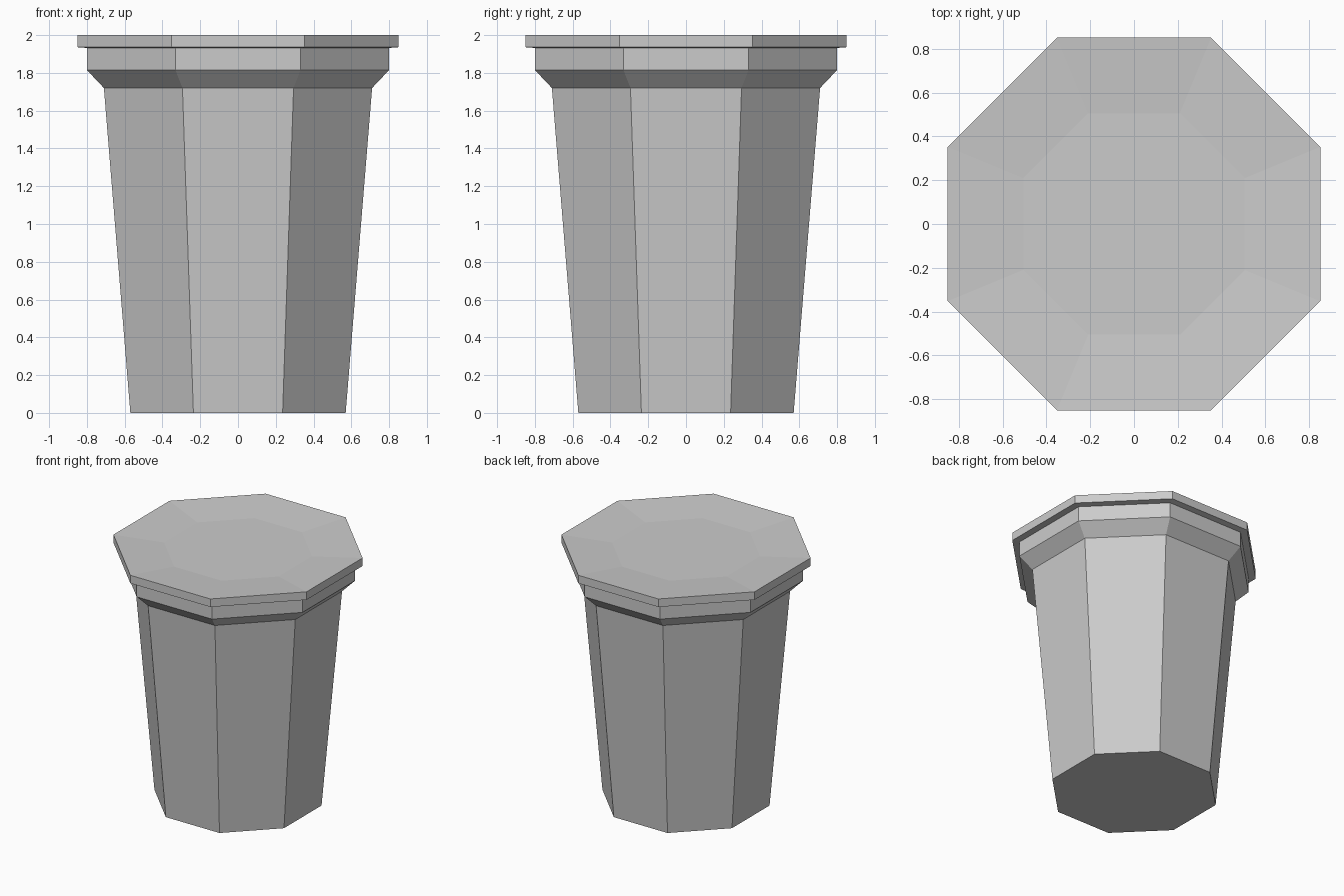
import bpy
import bmesh
from math import cos, sin, pi

cube = bpy.data.objects.get("Cube")
if cube:
    bpy.data.objects.remove(cube, do_unlink=True)

SIDES = 8


def make_material(name, rgba):
    mat = bpy.data.materials.new(name)
    mat.use_nodes = True
    mat.diffuse_color = rgba
    mat.node_tree.nodes["Principled BSDF"].inputs["Base Color"].default_value = rgba
    return mat


def octagon_loft(name, profile, mat):
    """Closed solid through octagons given as (distance to flat side, height)."""
    bm = bmesh.new()
    rings = []
    for apothem, z in profile:
        r = apothem / cos(pi / SIDES)
        angles = [(i + 0.5) * 2 * pi / SIDES for i in range(SIDES)]
        rings.append([bm.verts.new((r * cos(a), r * sin(a), z)) for a in angles])
    for low, high in zip(rings, rings[1:]):
        for i in range(SIDES):
            j = (i + 1) % SIDES
            bm.faces.new((low[i], low[j], high[j], high[i]))
    bm.faces.new(rings[0][::-1])
    bm.faces.new(rings[-1])
    mesh = bpy.data.meshes.new(name)
    bm.to_mesh(mesh)
    bm.free()
    mesh.materials.append(mat)
    obj = bpy.data.objects.new(name, mesh)
    bpy.context.collection.objects.link(obj)
    return obj


grey = make_material("plain grey", (0.6, 0.6, 0.6, 1))

# Tapered body with a flared collar
octagon_loft("body", [(0.57, 0), (0.71, 1.72), (0.80, 1.815), (0.80, 1.932)], grey)

# Overhanging lid with a shallow dished top
octagon_loft("lid", [(0.80, 1.932), (0.85, 1.936), (0.85, 2.0), (0.505, 1.975)], grey)
